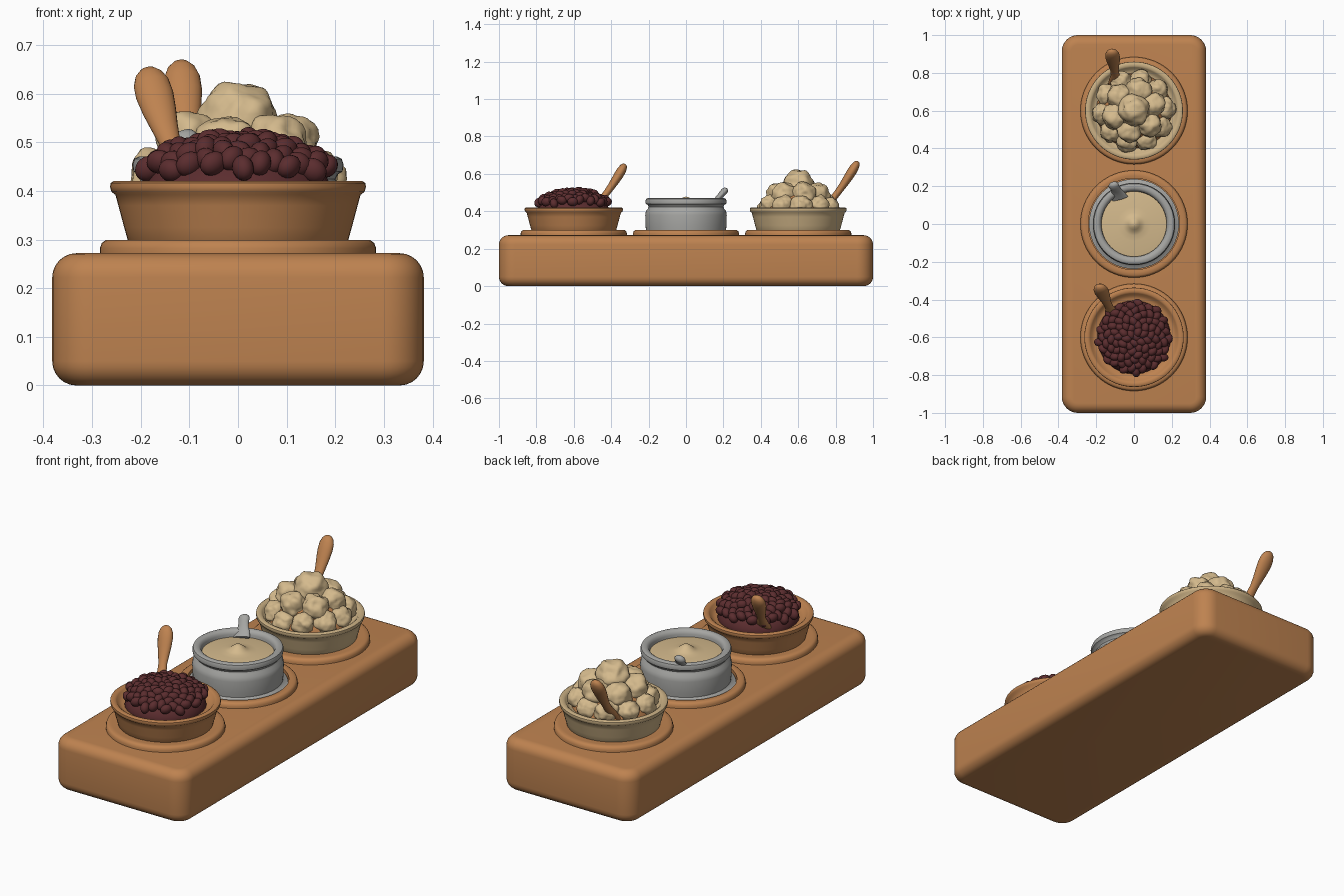
import bpy, bmesh, math, random
from mathutils import Vector, Matrix, noise

if "Cube" in bpy.data.objects:
    bpy.data.objects.remove(bpy.data.objects["Cube"])

random.seed(4)


def mat(name, c):
    m = bpy.data.materials.new(name)
    m.diffuse_color = (*c, 1)
    m.use_nodes = True
    m.node_tree.nodes["Principled BSDF"].inputs["Base Color"].default_value = m.diffuse_color
    return m


WOOD = mat("warm wood", (0.515, 0.225, 0.08))
CREAM = mat("cream", (0.66, 0.49, 0.265))
CERAMIC = mat("beige ceramic", (0.60, 0.44, 0.235))
GREY = mat("grey glaze", (0.38, 0.38, 0.365))
BEAN = mat("dark red bean", (0.105, 0.026, 0.028))


def finish(name, bm, material, angle=40):
    bmesh.ops.recalc_face_normals(bm, faces=bm.faces)
    me = bpy.data.meshes.new(name)
    bm.to_mesh(me)
    bm.free()
    me.materials.append(material)
    ob = bpy.data.objects.new(name, me)
    bpy.context.collection.objects.link(ob)
    bpy.ops.object.select_all(action='DESELECT')
    ob.select_set(True)
    bpy.context.view_layer.objects.active = ob
    bpy.ops.object.shade_smooth_by_angle(angle=math.radians(angle))
    return ob


def lathe(name, profile, y, material, n=64):
    bm = bmesh.new()
    vs = [bm.verts.new((r, 0, z)) for r, z in profile]
    es = [bm.edges.new(p) for p in zip(vs, vs[1:])]
    bmesh.ops.spin(bm, geom=vs + es, axis=(0, 0, 1), cent=(0, 0, 0),
                   angle=math.tau, steps=n)
    bmesh.ops.remove_doubles(bm, verts=bm.verts, dist=1e-4)
    bmesh.ops.translate(bm, verts=bm.verts, vec=(0, y, 0))
    return finish(name, bm, material)


def loft(name, stations, material, n=20):
    """stations: (centre, half width across x, half thickness)"""
    bm = bmesh.new()
    pts = [Vector(s[0]) for s in stations]
    rings = []
    for i, (_, w, t) in enumerate(stations):
        d = (pts[min(i + 1, len(pts) - 1)] - pts[max(i - 1, 0)]).normalized()
        side = (Vector((1, 0, 0)) - d * d.x).normalized()
        up = d.cross(side)
        rings.append([bm.verts.new(pts[i] + side * w * math.cos(a) + up * t * math.sin(a))
                      for a in (math.tau * k / n for k in range(n))])
    for a, b in zip(rings, rings[1:]):
        for k in range(n):
            bm.faces.new((a[k], a[(k + 1) % n], b[(k + 1) % n], b[k]))
    bm.faces.new(rings[0])
    bm.faces.new(rings[-1])
    return finish(name, bm, material, 60)


def spoon(name, base, tip, material):
    # wooden paddle handle, narrow neck widening to a rounded end
    a, b = Vector(base), Vector(tip)
    shape = [(-0.3, .03, .012), (-0.1, .045, .016), (0.06, .036, .02), (.2, .023, .018),
             (.35, .022, .018), (.5, .028, .02), (.65, .035, .023), (.78, .039, .025),
             (.88, .037, .024), (.95, .028, .019), (.99, .015, .011), (1, .003, .003)]
    loft(name, [(a.lerp(b, t) + Vector((0, 0, -.012 * math.sin(math.pi * max(t, 0)))), w, h)
                for t, w, h in shape], material)


# board
bm = bmesh.new()
bmesh.ops.create_cube(bm, size=1)
for v in bm.verts:
    v.co = (v.co.x * .764, v.co.y * 2, (v.co.z + .5) * .272)
vert = [e for e in bm.edges if abs(e.verts[0].co.z - e.verts[1].co.z) > .1]
bmesh.ops.bevel(bm, geom=vert, offset=.085, segments=8, profile=.5, affect='EDGES')
rims = [e for e in bm.edges if abs(e.verts[0].co.z - e.verts[1].co.z) < 1e-4]
bmesh.ops.bevel(bm, geom=rims, offset=.05, segments=6, profile=.5, affect='EDGES')
finish("board", bm, WOOD)

# raised coaster rings
for nm, y, ri in (("front", -.6, .21), ("middle", 0, .242), ("back", .6, .21)):
    lathe(nm + "_coaster", [(.284, .262), (.284, .282), (.28, .293), (.272, .299),
                            (.255, .299), (ri, .297), (ri, .265)], y, WOOD)

# bowls
BOWL = [(0, .28), (.215, .28), (.225, .293), (.234, .325), (.246, .37), (.252, .392),
        (.260, .398), (.263, .408), (.262, .416), (.256, .42), (.24, .42),
        (.232, .414), (.222, .400), (.205, .392), (0, .392)]
lathe("bean_bowl", BOWL, -.6, WOOD)
lathe("scoop_bowl", [(r * .985, z) for r, z in BOWL], .6, CERAMIC)

# jar with foot, neck and rolled rim
lathe("jar", [(0, .275), (.238, .275), (.238, .284), (.222, .29), (.214, .298), (.216, .32),
              (.218, .38), (.214, .402), (.204, .414), (.2, .424), (.205, .434),
              (.215, .44), (.217, .455), (.213, .466), (.203, .471), (.188, .47),
              (.178, .463), (.173, .45), (.172, .42), (0, .42)], 0, GREY)
lathe("jar_cream", [(.176, .42), (.174, .436), (.14, .441), (.09, .444), (.06, .447),
                    (.043, .453), (.03, .464), (.018, .473), (.008, .477), (0, .478)], 0, CREAM)
loft("jar_handle", [((-.075, .135, .44), .045, .012), ((-.085, .16, .458), .036, .014),
                    ((-.094, .178, .477), .027, .015), ((-.102, .193, .494), .026, .017),
                    ((-.108, .205, .507), .028, .018), ((-.112, .213, .515), .023, .015),
                    ((-.115, .218, .52), .008, .006)], GREY)

# mound of beans
bm = bmesh.new()
bmesh.ops.create_uvsphere(bm, u_segments=32, v_segments=16, radius=1,
                          matrix=Matrix.Translation((0, -.6, .39)) @ Matrix.Diagonal((.195, .195, .108, 1)))
N = 95
for i in range(N):
    r = .188 * math.sqrt((i + .4) / N)
    a = i * 2.39996
    z = .396 + .105 * math.sqrt(max(0, 1 - (r / .205) ** 2)) + random.uniform(-.006, .008)
    n = Vector((r * math.cos(a) * .45, r * math.sin(a) * .45, .1))
    m = (Matrix.Translation((r * math.cos(a), -.6 + r * math.sin(a), z))
         @ n.to_track_quat('Z', 'Y').to_matrix().to_4x4()
         @ Matrix.Rotation(random.uniform(0, 6.28), 4, 'Z')
         @ Matrix.Diagonal((.029, .022, .025, 1)))
    bmesh.ops.create_uvsphere(bm, u_segments=14, v_segments=9, radius=1, matrix=m)
finish("beans", bm, BEAN, 60)

# lumpy scoops piled in three tiers over a wooden-coloured core
bm = bmesh.new()


def scoop(x, y, z, r):
    new = bmesh.ops.create_icosphere(bm, subdivisions=4, radius=1)["verts"]
    off = Vector((random.random() * 50, random.random() * 50, random.random() * 50))
    for v in new:
        p = v.co.copy()
        k = 1 + .20 * noise.noise(p * 1.5 + off) + .07 * noise.noise(p * 3.5 + off)
        flare = 1 + .14 * max(0, -p.z)
        v.co = Vector((x + p.x * r * k * flare, y + p.y * r * k * flare, z + p.z * r * .92 * k))


scoop(0, .6, .548, .08)
for count, rad, z, r, ph in ((6, .105, .494, .066, .3), (10, .165, .43, .056, .1)):
    for i in range(count):
        a = math.tau * i / count + ph
        scoop(rad * math.cos(a), .6 + rad * math.sin(a), z + random.uniform(-.008, .008), r)
finish("scoops", bm, CREAM, 60)
lathe("scoop_core", [(.2, .39), (.19, .42), (.14, .475), (.09, .52), (0, .54)], .6, WOOD, 32)

# wooden spoons
spoon("front_spoon", (-.115, -.475, .435), (-.187, -.325, .652), WOOD)
spoon("back_spoon", (-.095, .755, .43), (-.118, .92, .667), WOOD)
